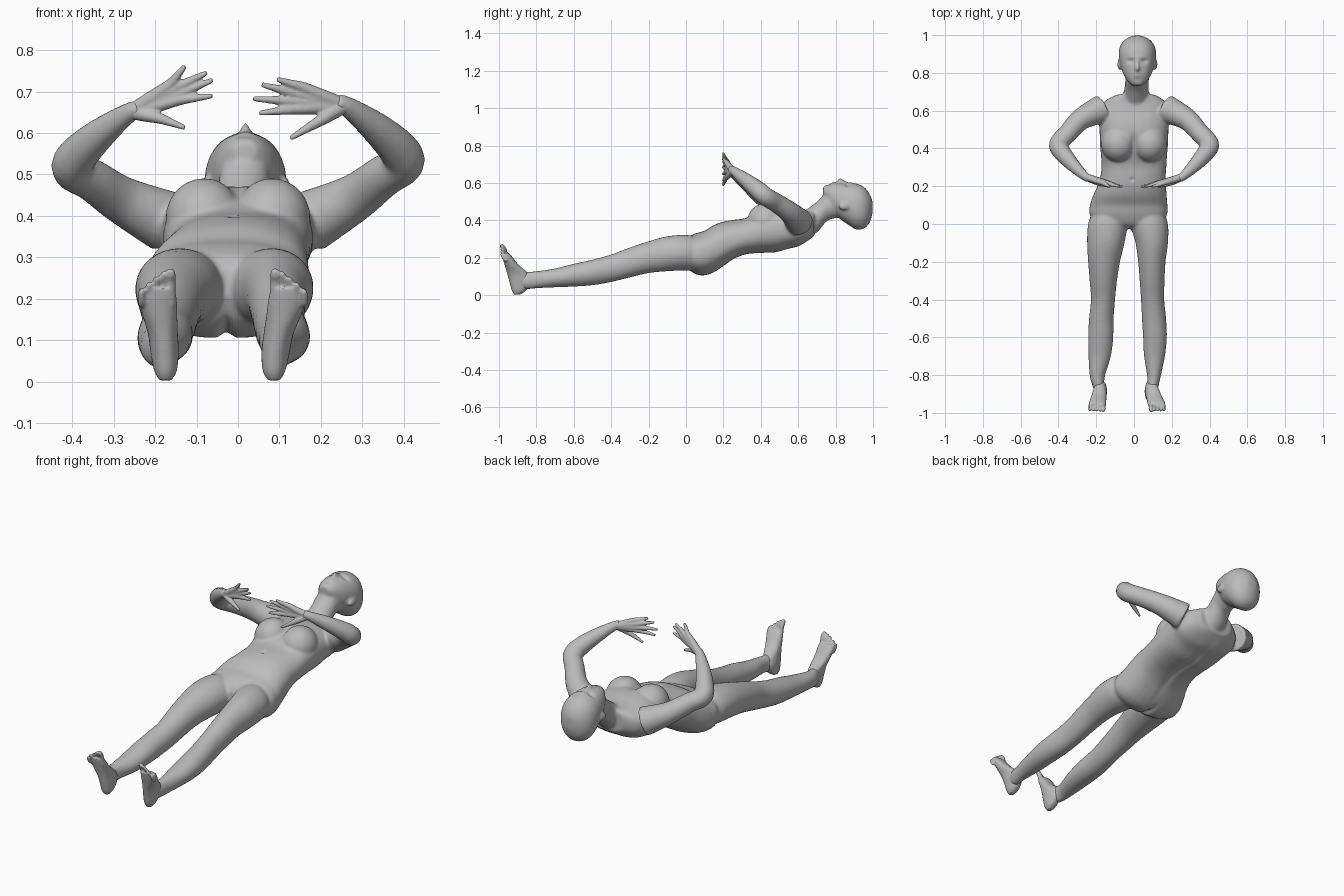
import bpy, bmesh, math
from mathutils import Vector, Matrix

skin = bpy.data.materials.new("plain_grey")
skin.diffuse_color = (0.5, 0.5, 0.5, 1)


def spline(rows, n=4):
    """Catmull-Rom through rows of numbers."""
    out = []
    for i in range(len(rows) - 1):
        a, b, c, d = (rows[max(0, min(len(rows) - 1, i + k))] for k in (-1, 0, 1, 2))
        for s in range(n):
            t = s / n
            out.append([0.5 * (2 * q + (r - p) * t + (2 * p - 5 * q + 4 * r - w) * t * t
                               + (3 * q - p - 3 * r + w) * t ** 3)
                        for p, q, r, w in zip(a, b, c, d)])
    return out + [list(rows[-1])]


def loft(bm, rings, power=2.0, n=32):
    """Closed skin over rings given as (centre, half axis u, half axis v)."""
    loops = []
    for c, u, v in rings:
        loop = []
        for k in range(n):
            a = 2 * math.pi * k / n
            x, y = math.cos(a), math.sin(a)
            x = math.copysign(abs(x) ** (2 / power), x)
            y = math.copysign(abs(y) ** (2 / power), y)
            loop.append(bm.verts.new(c + u * x + v * y))
        loops.append(loop)
    for a, b in zip(loops, loops[1:]):
        for k in range(n):
            bm.faces.new((a[k], a[(k + 1) % n], b[(k + 1) % n], b[k]))
    bm.faces.new(loops[0][::-1])
    bm.faces.new(loops[-1])


def slices(bm, rows, power=2.0):
    """Upright slices along y: (y, centre x, half width, low z, high z)."""
    loft(bm, [(Vector((x, y, (a + b) / 2)), Vector((w, 0, 0)), Vector((0, 0, (b - a) / 2)))
              for y, x, w, a, b in spline(rows)], power)


def tube(bm, rows, ref, n=16):
    """Round limb through (x, y, z, radius)."""
    pts = spline(rows)
    rings = []
    for i, p in enumerate(pts):
        t = Vector(pts[min(i + 1, len(pts) - 1)][:3]) - Vector(pts[max(i - 1, 0)][:3])
        t.normalize()
        u = t.cross(Vector(ref)).normalized()
        rings.append((Vector(p[:3]), u * p[3], t.cross(u) * p[3]))
    loft(bm, rings, n=n)


def ball(bm, loc, size):
    bmesh.ops.create_uvsphere(bm, u_segments=24, v_segments=16, radius=1,
                              matrix=Matrix.Translation(loc) @ Matrix.Diagonal((*size, 1)))


def finish(bm, name, voxel, passes):
    """Fuse the overlapping volumes into one smooth surface."""
    bmesh.ops.recalc_face_normals(bm, faces=bm.faces)
    me = bpy.data.meshes.new(name)
    bm.to_mesh(me)
    bm.free()
    ob = bpy.data.objects.new(name, me)
    bpy.context.collection.objects.link(ob)
    rm = ob.modifiers.new("fuse", 'REMESH')
    rm.mode = 'VOXEL'
    rm.voxel_size = voxel
    sm = ob.modifiers.new("soften", 'SMOOTH')
    sm.factor, sm.iterations = 0.5, passes
    bpy.context.view_layer.update()
    fused = bpy.data.meshes.new_from_object(ob.evaluated_get(bpy.context.evaluated_depsgraph_get()))
    ob.modifiers.clear()
    ob.data = fused
    fused.materials.clear()
    fused.materials.append(skin)
    fused.polygons.foreach_set("use_smooth", [True] * len(fused.polygons))
    return ob


bm = bmesh.new()
# torso
slices(bm, [(-.025, -.028, .05, .2, .27), (0, -.03, .16, .15, .305), (.05, -.03, .205, .112, .33),
            (.10, -.028, .205, .105, .345), (.15, -.022, .195, .122, .375),
            (.20, -.012, .182, .155, .393), (.25, -.005, .173, .19, .402),
            (.31, 0, .172, .215, .41), (.36, 0, .175, .222, .43), (.42, 0, .18, .225, .46),
            (.48, 0, .182, .228, .472), (.54, 0, .185, .245, .468), (.60, .003, .185, .26, .455),
            (.65, .005, .16, .29, .45), (.685, .008, .10, .315, .455)], 2.4)
for s in (-1, 1):
    ball(bm, (s * .082, .425, .395), (.093, .098, .096))
# neck and head
slices(bm, [(.64, .008, .075, .31, .455), (.70, .012, .066, .335, .50), (.75, .015, .062, .393, .55),
            (.79, .018, .064, .41, .56), (.84, .018, .06, .42, .56)])
slices(bm, [(.733, .018, .026, .535, .578), (.75, .018, .046, .50, .59), (.78, .018, .068, .45, .598),
            (.82, .018, .084, .41, .601), (.87, .018, .096, .375, .6), (.91, .018, .099, .351, .597),
            (.95, .018, .088, .355, .58), (.98, .018, .06, .385, .545),
            (.997, .018, .025, .435, .505)], 2.15)
for s in (-1, 1):
    ball(bm, (.018 + s * .094, .845, .475), (.013, .031, .02))

# legs: y, low z, high z, then inner and outer x of each leg
leg_rows = [(.07, .13, .31, -.05, -.215, -.01, .155), (0, .132, .322, -.035, -.243, -.02, .18),
            (-.1, .128, .315, -.05, -.248, .008, .18), (-.2, .118, .288, -.074, -.243, .022, .167),
            (-.3, .095, .255, -.09, -.235, .03, .162), (-.4, .07, .218, -.1, -.228, .037, .16),
            (-.5, .053, .19, -.108, -.238, .042, .17), (-.6, .046, .168, -.11, -.243, .048, .174),
            (-.7, .042, .143, -.122, -.241, .053, .164), (-.8, .037, .128, -.153, -.235, .069, .143),
            (-.85, .032, .125, -.158, -.222, .069, .132), (-.9, .04, .12, -.16, -.205, .072, .118)]
for k in (3, 5):
    slices(bm, [(r[0], (r[k] + r[k + 1]) / 2, abs(r[k + 1] - r[k]) / 2, r[1], r[2])
                for r in leg_rows])

# arms
arm_rows = [(.17, .61, .385, .076), (.28, .555, .438, .058), (.35, .48, .485, .051),
            (.40, .425, .513, .05), (.385, .385, .548, .048), (.33, .32, .60, .038),
            (.265, .257, .648, .025), (.235, .24, .66, .021)]
for s, lift in ((-1, 0), (1, .015)):
    tube(bm, [(s * x, y, z + lift * min(1, i / 3), r) for i, (x, y, z, r) in enumerate(arm_rows)],
         (0, 0, 1), 24)
body = finish(bm, "body", .0075, 7)

# face, chest and back relief: x, y, x radius, y radius, push along z
front_relief = [(.018, .822, .012, .016, .02), (.018, .845, .009, .022, .01),
                (-.018, .862, .017, .012, -.012), (.054, .862, .017, .012, -.012),
                (.018, .883, .05, .008, .003), (.018, .795, .022, .005, .006),
                (.018, .783, .02, .005, .005), (.018, .762, .02, .01, -.003),
                (0, .43, .016, .05, -.012), (-.01, .235, .009, .009, -.009)]
back_relief = [(0, .4, .02, .16, .01), (-.028, .06, .014, .06, .025)]
normals = [v.normal.copy() for v in body.data.vertices]
for v, nrm in zip(body.data.vertices, normals):
    push = 0
    for x, y, rx, ry, d in (front_relief if nrm.z > 0 else back_relief):
        e = ((v.co.x - x) / rx) ** 2 + ((v.co.y - y) / ry) ** 2
        if e < 9:
            push += d * math.exp(-e) * min(1, abs(nrm.z) * 2)
    v.co.z += push


# hands: knuckle (x, z) and fingertip (x, z) for each finger, thumb last
left_fingers = [((-.163, .718), (-.128, .762)), ((-.143, .712), (-.075, .746)),
                ((-.134, .698), (-.061, .728)), ((-.142, .68), (-.061, .69)),
                ((-.19, .636), (-.128, .613))]
right_fingers = [((.157, .71), (.095, .73)), ((.133, .697), (.057, .717)),
                 ((.127, .677), (.036, .683)), ((.137, .658), (.051, .648)),
                 ((.195, .628), (.126, .587))]
for name, wrist, fingers in (("left_hand", (-.255, .25, .652), left_fingers),
                             ("right_hand", (.255, .25, .666), right_fingers)):
    bm = bmesh.new()
    for (kx, kz), (tx, tz) in fingers:
        mx, mz = (kx + tx) / 2, (kz + tz) / 2
        tube(bm, [(*wrist, .019), ((wrist[0] + kx) / 2, .232, (wrist[2] + kz) / 2, .017),
                  (kx, .217, kz, .0135), (mx, .206, mz, .0095), (tx, .198, tz, .006)], (0, 1, 0))
    finish(bm, name, .0035, 3)

# feet: low-to-high slices (z, back-of-sole y, top-of-foot y, half width, drift outward)
foot_rows = [(.003, -.918, -.888, .014, 0), (.025, -.931, -.855, .027, 0),
             (.07, -.944, -.826, .034, .1), (.115, -.956, -.842, .036, .3),
             (.16, -.969, -.893, .042, .65), (.2, -.981, -.925, .046, .9),
             (.225, -.987, -.945, .043, 1)]
for name, s, heel, drift in (("left_foot", -1, -.175, .021), ("right_foot", 1, .087, .036)):
    bm = bmesh.new()
    loft(bm, [(Vector((heel + s * drift * d, (a + b) / 2, z)), Vector((w, 0, 0)),
               Vector((0, (b - a) / 2, 0))) for z, a, b, w, d in spline(foot_rows)], 2.2)
    for i in range(5):
        x = heel + s * (drift - .033 + i * .0175)
        top = (.27, .264, .252, .238, .222)[i]
        r = .0125 if i == 0 else .0085
        tube(bm, [(x, -.958, .185, r), (x, -.97, top - .03, r),
                  (x, -.982, top - .01, r), (x, -.99, top, r * .6)], (1, 0, 0))
    finish(bm, name, .0045, 3)
